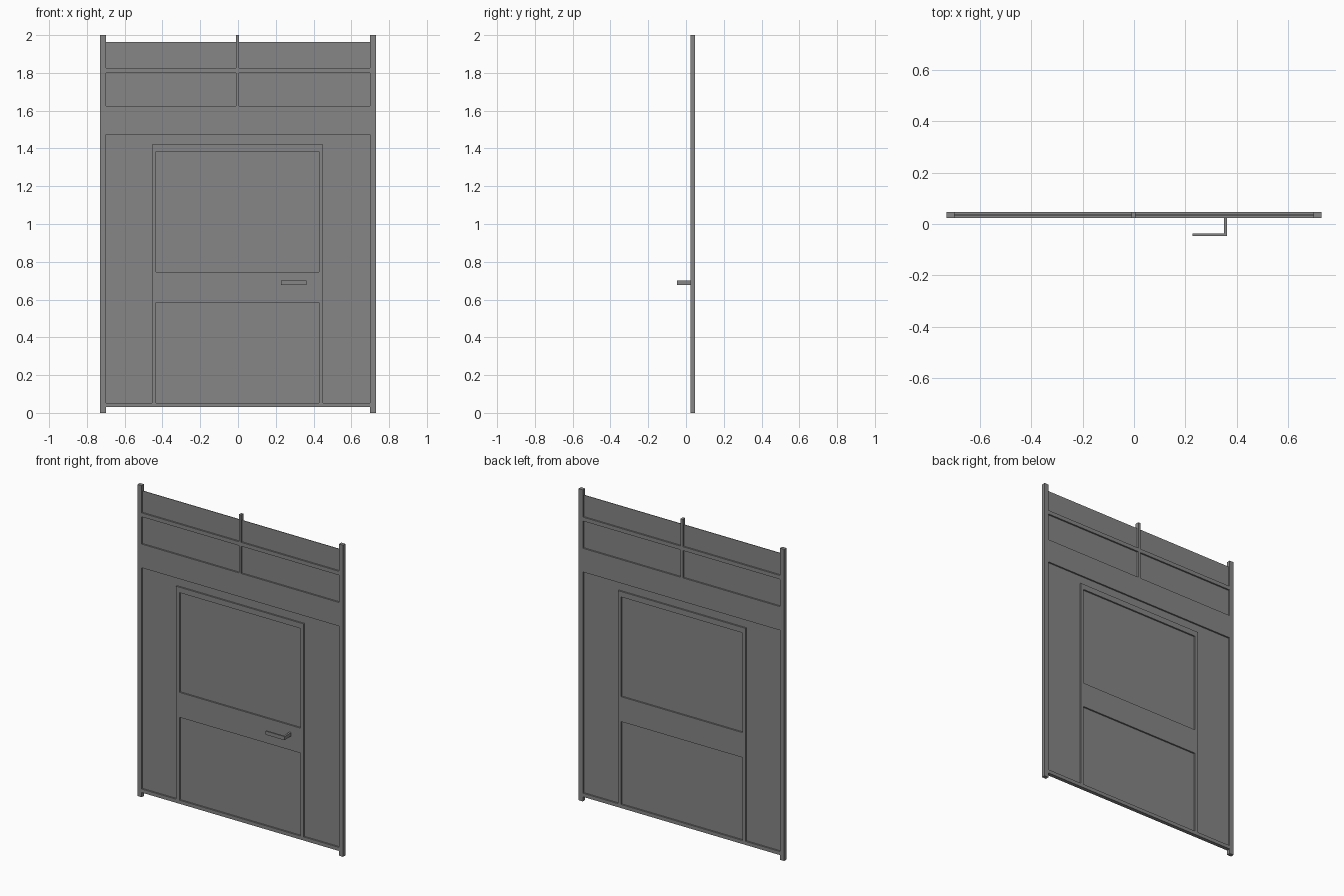
import bpy, bmesh

if "Cube" in bpy.data.objects:
    bpy.data.objects.remove(bpy.data.objects["Cube"])

mat = bpy.data.materials.new("mid grey")
mat.diffuse_color = (0.24, 0.24, 0.24, 1)
mat.use_nodes = True
mat.node_tree.nodes["Principled BSDF"].inputs["Base Color"].default_value = mat.diffuse_color

Y0, Y1 = 0.023, 0.047      # front and back of the frame
P0, P1 = 0.033, 0.037      # thin infill panels


def boxes(name, parts):
    """One object from boxes given as (x0, x1, y0, y1, z0, z1)."""
    bm = bmesh.new()
    for x0, x1, y0, y1, z0, z1 in parts:
        vs = bmesh.ops.create_cube(bm, size=1)["verts"]
        for v in vs:
            v.co = (x1 if v.co.x > 0 else x0,
                    y1 if v.co.y > 0 else y0,
                    z1 if v.co.z > 0 else z0)
    me = bpy.data.meshes.new(name)
    bm.to_mesh(me)
    bm.free()
    me.materials.append(mat)
    ob = bpy.data.objects.new(name, me)
    bpy.context.collection.objects.link(ob)
    return ob


def frame(name, rects):
    return boxes(name, [(a, b, Y0, Y1, c, d) for a, b, c, d in rects])


def panel(name, x0, x1, z0, z1):
    return boxes(name, [(x0, x1, P0, P1, z0, z1)])


# Outer frame: posts, cross rails, mullion
for side, s in (("left", -1), ("right", 1)):
    a, b = sorted((s * 0.70, s * 0.73))
    frame(side + "_post", [(a, b, 0, 2)])
frame("bottom_rail", [(-0.70, 0.70, 0.03, 0.053)])
frame("head_rail", [(-0.70, 0.70, 1.473, 1.625)])
frame("transom_bar", [(-0.70, 0.70, 1.80, 1.825)])
frame("mullion", [(-0.01, 0.006, 1.625, 1.80), (-0.01, 0.006, 1.825, 2.0)])

# Transom panels, the upper ones open along the top
for side, x0, x1 in (("left", -0.70, -0.01), ("right", 0.006, 0.70)):
    panel(side + "_transom_panel", x0, x1, 1.625, 1.80)
    panel(side + "_top_panel", x0, x1, 1.825, 1.963)

# Panels around the door
panel("left_side_panel", -0.70, -0.455, 0.053, 1.473)
panel("right_side_panel", 0.45, 0.70, 0.053, 1.473)
panel("over_door_panel", -0.455, 0.45, 1.42, 1.473)

# Door: stiles, top rail, lock rail
frame("door_frame", [(-0.455, -0.433, 0.053, 1.42),
                     (0.428, 0.45, 0.053, 1.42),
                     (-0.433, 0.428, 1.385, 1.42),
                     (-0.433, 0.428, 0.585, 0.745)])
panel("door_upper_panel", -0.433, 0.428, 0.745, 1.385)
panel("door_lower_panel", -0.433, 0.428, 0.053, 0.585)

# Lever handle: stem and grip
boxes("door_handle", [(0.35, 0.362, -0.037, Y0, 0.677, 0.70),
                      (0.228, 0.362, -0.047, -0.037, 0.677, 0.70)])
